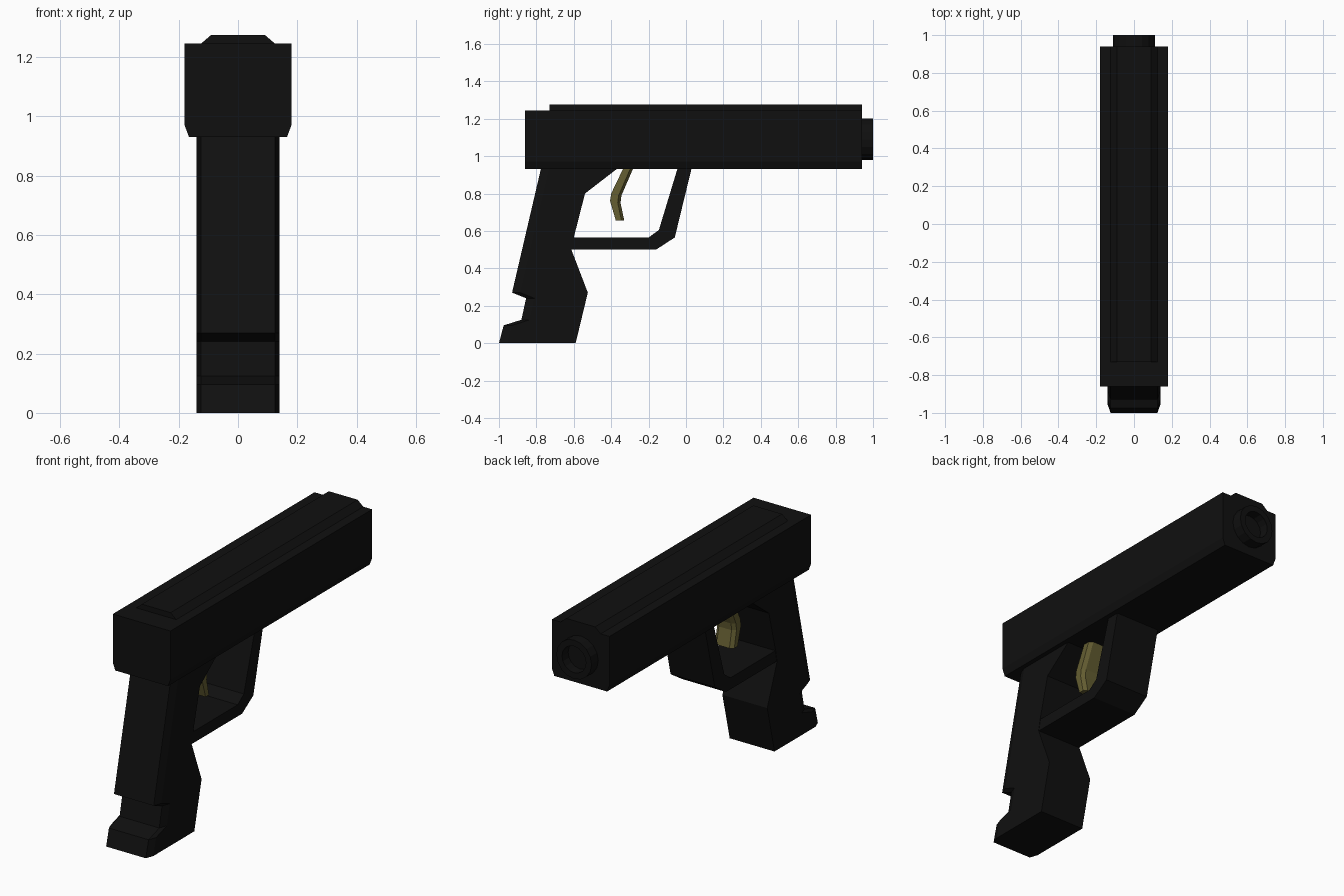
import bpy, bmesh, math

if "Cube" in bpy.data.objects:
    bpy.data.objects.remove(bpy.data.objects["Cube"])


def material(name, rgb):
    m = bpy.data.materials.new(name)
    m.diffuse_color = (*rgb, 1)
    m.use_nodes = True
    m.node_tree.nodes["Principled BSDF"].inputs["Base Color"].default_value = m.diffuse_color
    return m


BLACK = material("matte black", (0.005, 0.005, 0.005))
BRASS = material("dull olive brass", (0.13, 0.113, 0.032))


def loft(name, rings, mat, closed=False):
    """Join rings of equal point count; cap the ends, or close into a loop."""
    bm = bmesh.new()
    vs = [[bm.verts.new(p) for p in r] for r in rings]
    n = len(vs[0])
    pairs = list(zip(vs, vs[1:])) + ([(vs[-1], vs[0])] if closed else [])
    for a, b in pairs:
        for i in range(n):
            j = (i + 1) % n
            bm.faces.new((a[i], a[j], b[j], b[i]))
    if not closed:
        bm.faces.new(vs[0])
        bm.faces.new(vs[-1])
    bmesh.ops.recalc_face_normals(bm, faces=bm.faces)
    me = bpy.data.meshes.new(name)
    bm.to_mesh(me)
    bm.free()
    me.materials.append(mat)
    ob = bpy.data.objects.new(name, me)
    bpy.context.collection.objects.link(ob)
    return ob


def along_y(name, half, y0, y1, mat):
    """Mirror a half section of (x, z) and extrude it along y."""
    sec = half + [(-x, z) for x, z in reversed(half)]
    return loft(name, [[(x, y, z) for x, z in sec] for y in (y0, y1)], mat)


def side_profile(name, pts, w, mat, inset=None, bevel=0.0):
    """Extrude a (y, z) profile across x; inset maps point index to a y shift on the outer sides."""
    inset = inset or {}
    outer = [(y + inset.get(i, 0), z) for i, (y, z) in enumerate(pts)]
    layers = [(-w, outer), (w, outer)]
    if inset:
        layers[1:1] = [(bevel - w, pts), (w - bevel, pts)]
    return loft(name, [[(x, y, z) for y, z in p] for x, p in layers], mat)


# Upper body with chamfered lower edges, and its raised top rib
along_y("slide", [(0.165, 0.93), (0.18, 0.97), (0.18, 1.245)], -0.86, 0.94, BLACK)
along_y("top_rib", [(0.125, 1.24), (0.125, 1.245), (0.09, 1.275)], -0.73, 0.94, BLACK)

# Short hollow barrel end
rings = [[(r * math.cos(a), y, 1.09 + r * math.sin(a))
          for a in (math.tau * i / 16 for i in range(16))]
         for r, y in ((0.11, 0.93), (0.11, 1.0), (0.075, 1.0), (0.075, 0.945), (0.0, 0.945))]
loft("barrel_end", [[p for p in r] for r in rings[:4]] +
     [[(x * 0.05, 0.945, 1.09 + (z - 1.09) * 0.05) for x, y, z in rings[3]]], BLACK)

# Grip with the rear edges bevelled
grip = [(-0.775, 0.935), (-0.93, 0.27), (-0.855, 0.24), (-0.88, 0.125),
        (-0.975, 0.095), (-1.0, 0), (-0.59, 0), (-0.525, 0.27), (-0.613, 0.50),
        (-0.60, 0.565), (-0.54, 0.80), (-0.365, 0.935)]
side_profile("grip", grip, 0.14, BLACK, {i: 0.045 for i in range(6)}, 0.016)

# Trigger guard loop
guard = [(0.03, 0.935), (-0.06, 0.565), (-0.16, 0.50), (-0.613, 0.50),
         (-0.60, 0.565), (-0.20, 0.565), (-0.145, 0.605), (-0.045, 0.935)]
side_profile("trigger_guard", guard, 0.138, BLACK)

# Curved trigger with softened front edges
trigger = [(-0.335, 0.935), (-0.40, 0.80), (-0.406, 0.76), (-0.375, 0.655),
           (-0.33, 0.655), (-0.35, 0.75), (-0.345, 0.79), (-0.282, 0.935)]
side_profile("trigger", trigger, 0.06, BRASS, {i: -0.015 for i in range(4, 8)}, 0.02)
